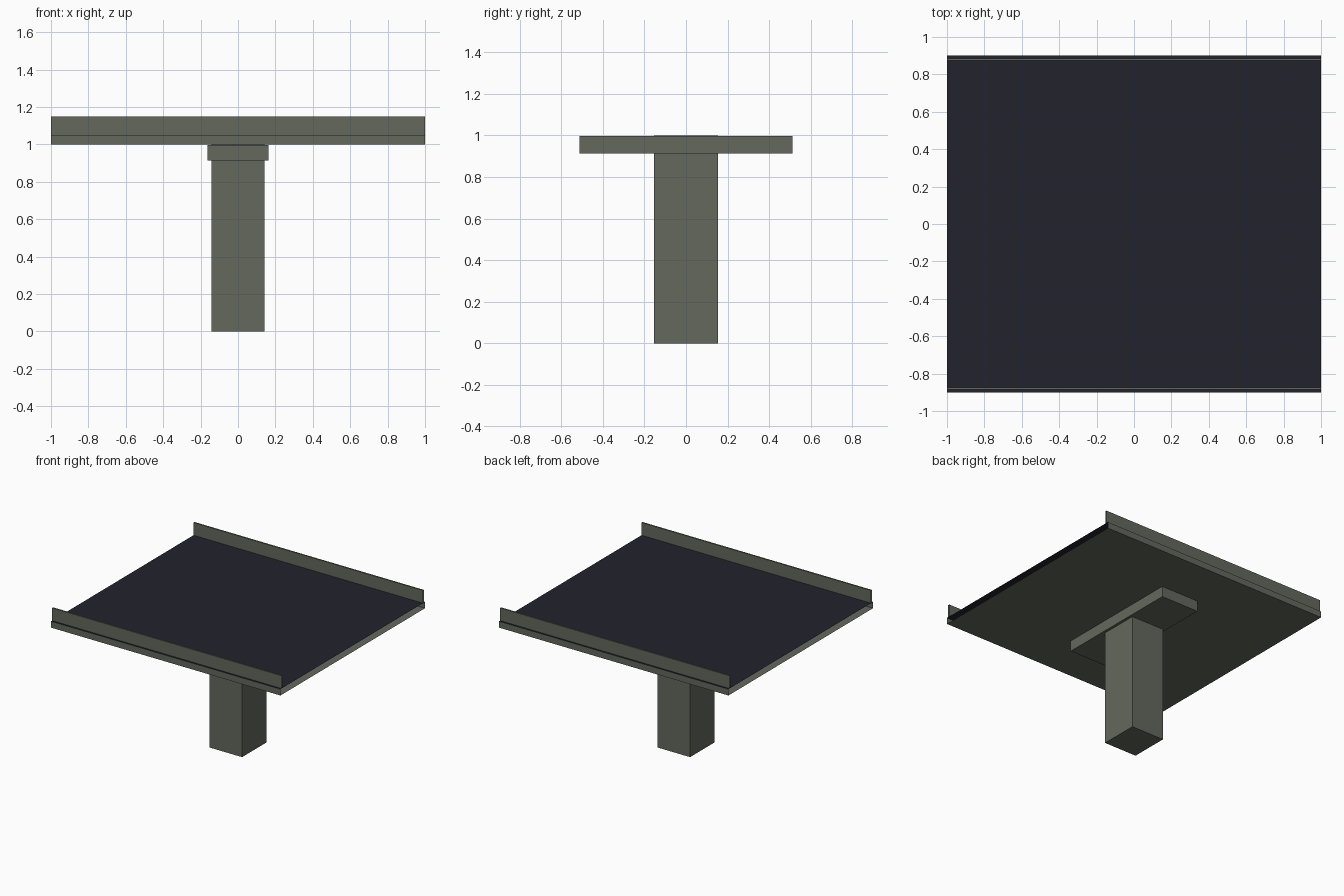
import bpy
import bmesh

cube = bpy.data.objects.get("Cube")
if cube:
    bpy.data.objects.remove(cube, do_unlink=True)


def make_material(name, color):
    mat = bpy.data.materials.new(name)
    mat.use_nodes = True
    mat.diffuse_color = (*color, 1)
    mat.node_tree.nodes["Principled BSDF"].inputs["Base Color"].default_value = (*color, 1)
    return mat


concrete = make_material("concrete", (0.125, 0.14, 0.11))
asphalt = make_material("asphalt", (0.016, 0.016, 0.026))


def make_box(name, x, y, z, materials, drop=None, paint=None):
    """Box from (min, max) ranges; drop removes faces and paint picks slots by normal."""
    bm = bmesh.new()
    bmesh.ops.create_cube(bm, size=1)
    for v in bm.verts:
        v.co = [sum(r) / 2 + c * (r[1] - r[0]) for r, c in zip((x, y, z), v.co)]
    bm.normal_update()
    if drop:
        bmesh.ops.delete(bm, geom=[f for f in bm.faces if drop(f.normal)], context="FACES")
    if paint:
        for f in bm.faces:
            f.material_index = paint(f.normal)
    mesh = bpy.data.meshes.new(name)
    bm.to_mesh(mesh)
    bm.free()
    for mat in materials:
        mesh.materials.append(mat)
    obj = bpy.data.objects.new(name, mesh)
    bpy.context.collection.objects.link(obj)
    return obj


def is_end(n):
    return abs(n.x) > 0.5


# Support column and the crosshead on it
make_box("pillar", (-0.143, 0.143), (-0.153, 0.153), (0, 0.999), [concrete])
make_box("crosshead", (-0.164, 0.164), (-0.512, 0.512), (0.913, 0.997), [concrete])

# Road deck: a hollow segment, open at both ends, with an asphalt top
make_box("road_deck", (-1, 1), (-0.9, 0.9), (1.0, 1.05), [concrete, asphalt],
         drop=is_end, paint=lambda n: int(n.z > 0.5))

# Thin parapets along both sides, open at the ends and against the road
for name, side in (("front_parapet", -1), ("back_parapet", 1)):
    edges = sorted((side * 0.874, side * 0.886))
    make_box(name, (-1, 1), edges, (1.05, 1.15), [concrete],
             drop=lambda n: is_end(n) or n.z < -0.5)
